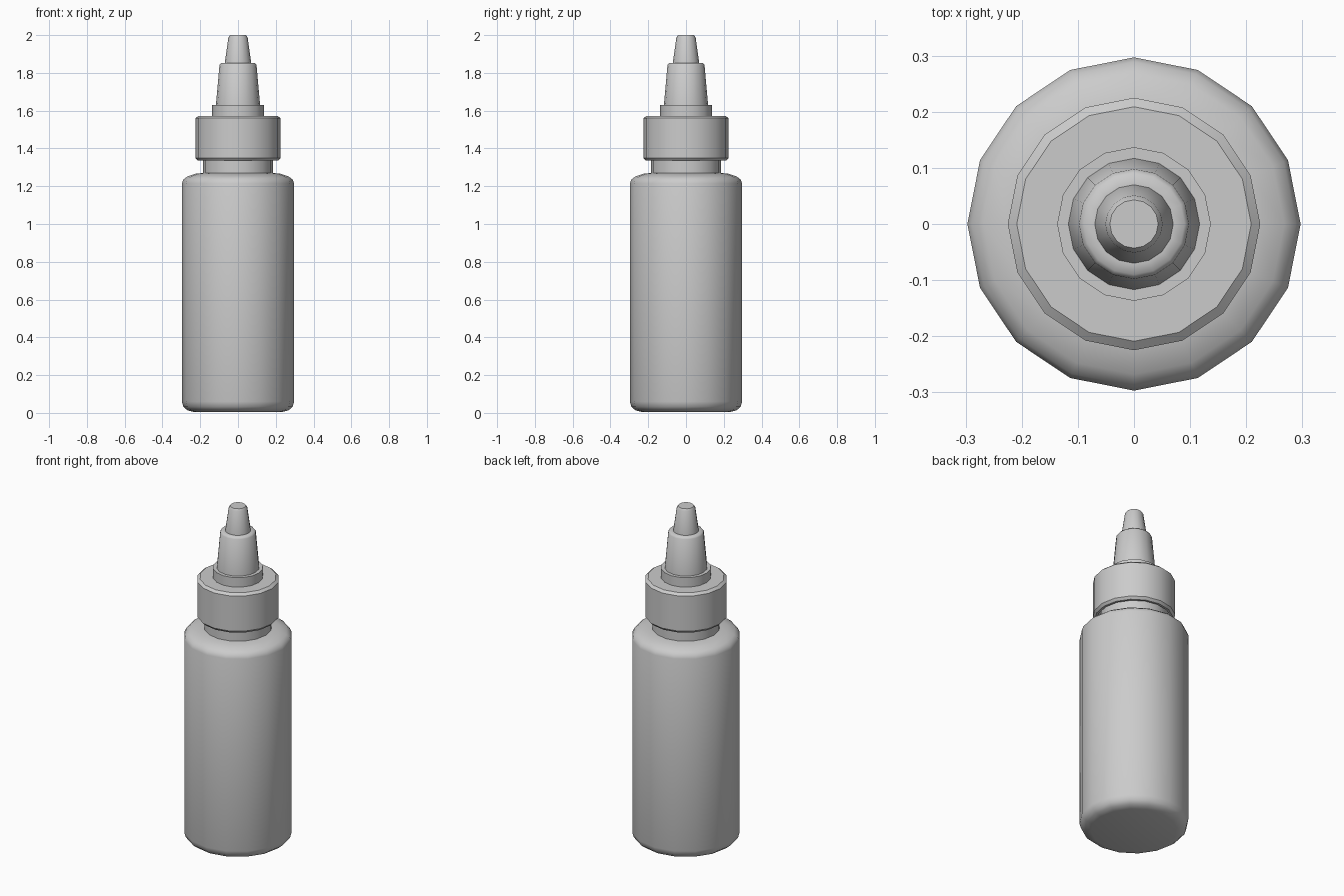
import bpy, bmesh, math

if "Cube" in bpy.data.objects:
    bpy.data.objects.remove(bpy.data.objects["Cube"])

SIDES = 16


def lathe(name, profile, angle=40):
    """Revolve (radius, z) points around z; radius 0 closes at a pole."""
    bm = bmesh.new()
    rings = []
    for r, z in profile:
        if r == 0:
            rings.append([bm.verts.new((0, 0, z))] * SIDES)
        else:
            rings.append([bm.verts.new((r * math.cos(2 * math.pi * i / SIDES),
                                        r * math.sin(2 * math.pi * i / SIDES), z))
                          for i in range(SIDES)])
    for a, b in zip(rings, rings[1:]):
        for i in range(SIDES):
            j = (i + 1) % SIDES
            quad = list(dict.fromkeys([a[i], a[j], b[j], b[i]]))
            bm.faces.new(quad)
    bmesh.ops.recalc_face_normals(bm, faces=bm.faces)
    mesh = bpy.data.meshes.new(name)
    bm.to_mesh(mesh)
    bm.free()
    obj = bpy.data.objects.new(name, mesh)
    bpy.context.collection.objects.link(obj)
    bpy.ops.object.select_all(action='DESELECT')
    obj.select_set(True)
    bpy.context.view_layer.objects.active = obj
    bpy.ops.object.shade_smooth_by_angle(angle=math.radians(angle))
    return obj


# Bottle body with rounded base, shoulder and neck
lathe("bottle_body", [
    (0, 0.005), (0.235, 0.005), (0.268, 0.014), (0.289, 0.032), (0.297, 0.06),
    (0.297, 1.215), (0.289, 1.236), (0.268, 1.252), (0.225, 1.266),
    (0.185, 1.27), (0.185, 1.42), (0, 1.42)])

# Screw cap: chamfered, hollow underneath, with raised collar
lathe("screw_cap", [
    (0, 1.43), (0.2, 1.43), (0.2, 1.335), (0.213, 1.335), (0.225, 1.349),
    (0.225, 1.56), (0.209, 1.573), (0.137, 1.573),
    (0.137, 1.63), (0.11, 1.63), (0, 1.63)], 30)

# Tapered spout
lathe("spout", [
    (0, 1.6), (0.119, 1.6), (0.117, 1.63), (0.098, 1.842), (0.09, 1.852),
    (0.07, 1.853), (0, 1.853)], 50)

# Nozzle tip
lathe("nozzle_tip", [
    (0, 1.84), (0.071, 1.84), (0.07, 1.853), (0.051, 1.988), (0.043, 2.0),
    (0, 2.0)], 50)
